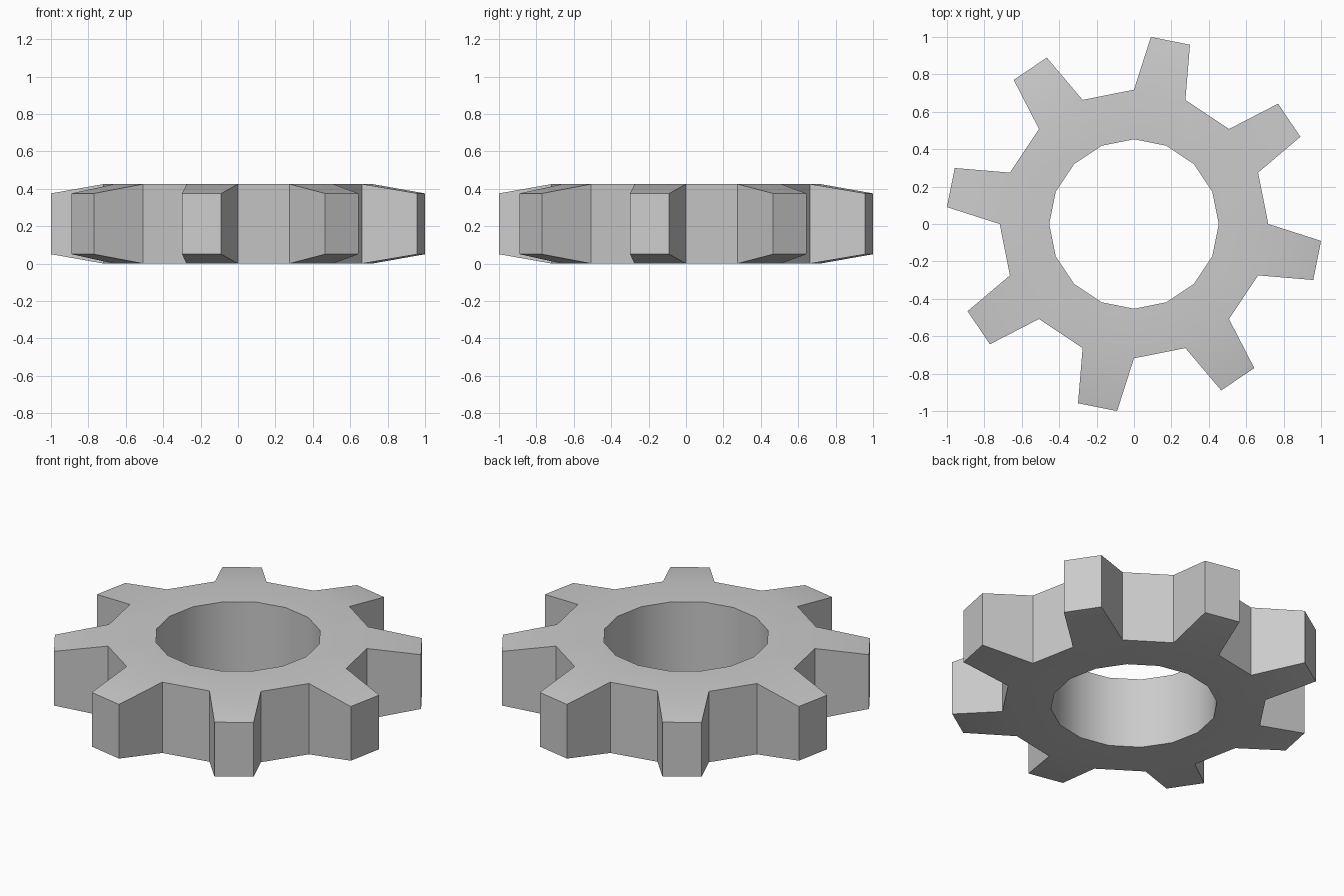
import bpy, bmesh, math

if "Cube" in bpy.data.objects:
    bpy.data.objects.remove(bpy.data.objects["Cube"])

SIDES = 16                      # two root segments per tooth pitch, 8 teeth
STEP = 2 * math.pi / SIDES
HOLE_R, ROOT_R, TIP_R = 0.453, 0.718, 1.004
HEIGHT, TIP_DROP = 0.425, 0.05
TIP_HALF = math.radians(6.1)

bm = bmesh.new()


def pair(radius, angle, drop=0.0):
    """Bottom and top vertex at one polar position."""
    x, y = radius * math.cos(angle), radius * math.sin(angle)
    return bm.verts.new((x, y, drop)), bm.verts.new((x, y, HEIGHT - drop))


def wall(a, b):
    bm.faces.new((a[0], b[0], b[1], a[1]))


def caps(a, b, c, d):
    bm.faces.new((a[1], b[1], c[1], d[1]))
    bm.faces.new((d[0], c[0], b[0], a[0]))


hole = [pair(HOLE_R, i * STEP) for i in range(SIDES)]
root = [pair(ROOT_R, i * STEP) for i in range(SIDES)]

for i in range(SIDES):
    j = (i + 1) % SIDES
    # ring body and bore
    caps(hole[i], root[i], root[j], hole[j])
    wall(hole[j], hole[i])
    if i % 2 == 0:
        wall(root[i], root[j])
    else:
        # tapered tooth
        mid = (i + 0.5) * STEP
        a = pair(TIP_R, mid - TIP_HALF, TIP_DROP)
        b = pair(TIP_R, mid + TIP_HALF, TIP_DROP)
        caps(root[i], a, b, root[j])
        wall(root[i], a)
        wall(a, b)
        wall(b, root[j])

bmesh.ops.recalc_face_normals(bm, faces=bm.faces)
mesh = bpy.data.meshes.new("gear")
bm.to_mesh(mesh)
bm.free()
gear = bpy.data.objects.new("gear", mesh)
bpy.context.collection.objects.link(gear)

# smooth bore and faces, sharp tooth edges
bpy.context.view_layer.objects.active = gear
gear.select_set(True)
bpy.ops.object.shade_smooth_by_angle(angle=math.radians(30))
